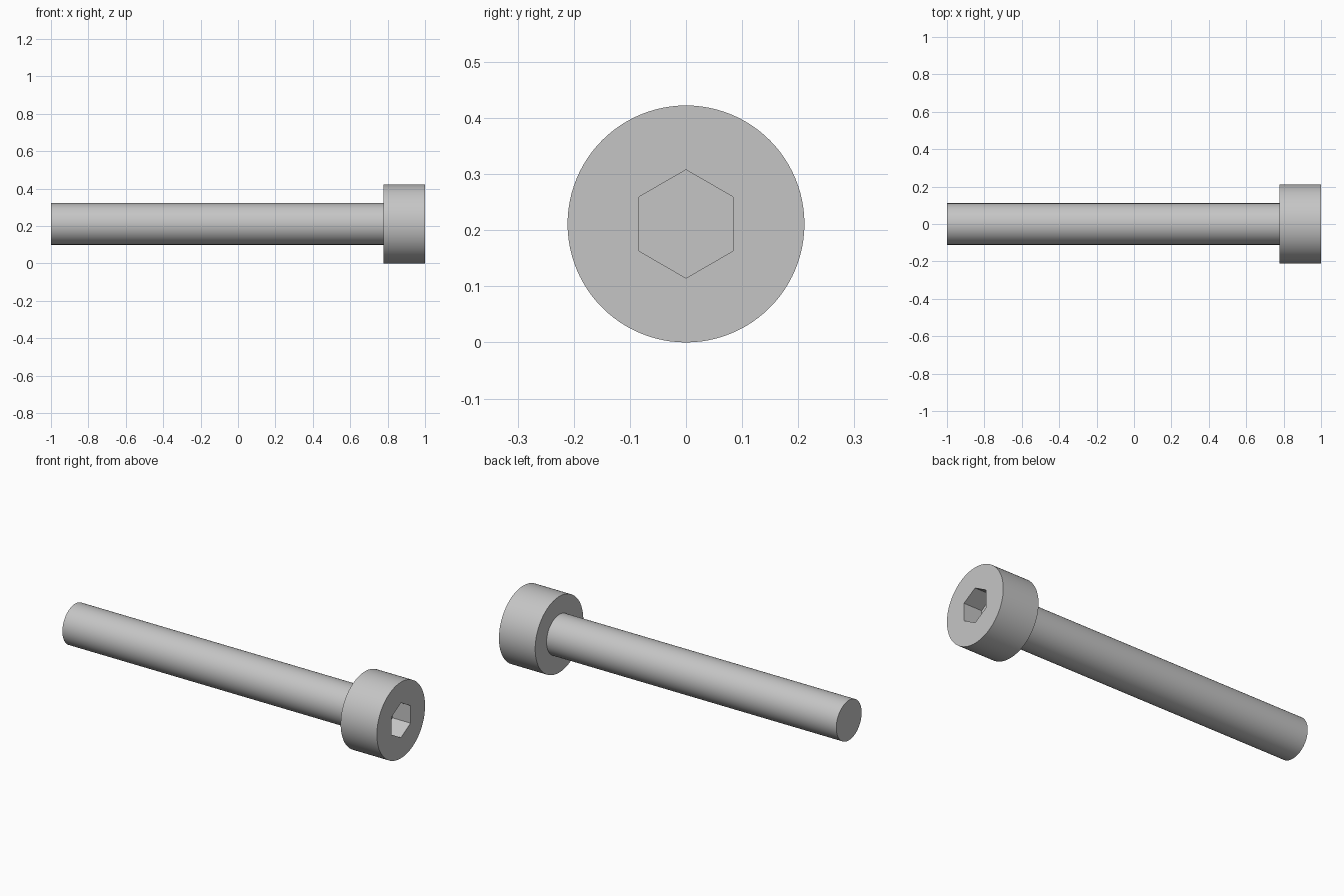
import bpy, bmesh, math
from mathutils import Vector

# Dimensions of the cap screw, lying along x
HEAD_R, SHAFT_R, SOCKET_R = 0.2111, 0.1111, 0.0965
HEAD_BACK, SOCKET_FLOOR = 0.7778, 0.889
AXIS_Z = HEAD_R

cube = bpy.data.objects.get("Cube")
if cube:
    bpy.data.objects.remove(cube, do_unlink=True)

steel = bpy.data.materials.new("grey steel")
steel.use_nodes = True
colour = (0.56, 0.56, 0.56, 1)
steel.diffuse_color = colour
steel.node_tree.nodes["Principled BSDF"].inputs["Base Color"].default_value = colour


def prism(name, radius, x0, x1, sides):
    """Closed prism along x with one corner pointing straight up."""
    bm = bmesh.new()
    ring = []
    for i in range(sides):
        a = math.tau * i / sides
        ring.append(bm.verts.new((x0, radius * math.sin(a), AXIS_Z + radius * math.cos(a))))
    cap = bm.faces.new(ring)
    out = bmesh.ops.extrude_face_region(bm, geom=[cap], use_keep_orig=True)
    moved = [v for v in out["geom"] if isinstance(v, bmesh.types.BMVert)]
    bmesh.ops.translate(bm, verts=moved, vec=Vector((x1 - x0, 0, 0)))
    bmesh.ops.recalc_face_normals(bm, faces=bm.faces)
    mesh = bpy.data.meshes.new(name)
    bm.to_mesh(mesh)
    bm.free()
    mesh.materials.append(steel)
    obj = bpy.data.objects.new(name, mesh)
    bpy.context.collection.objects.link(obj)
    return obj


def select_only(obj):
    bpy.ops.object.select_all(action="DESELECT")
    obj.select_set(True)
    bpy.context.view_layer.objects.active = obj


# Shaft, seated slightly inside the head
shaft = prism("shaft", SHAFT_R, -1, HEAD_BACK + 0.02, 96)

# Head with a hexagonal socket cut into its outer end
head = prism("head", HEAD_R, HEAD_BACK, 1, 96)
cutter = prism("socket_cutter", SOCKET_R, SOCKET_FLOOR, 1.1, 6)
cutter.hide_render = True
cut = head.modifiers.new("socket", "BOOLEAN")
cut.operation = "DIFFERENCE"
cut.solver = "EXACT"
cut.object = cutter
select_only(head)
bpy.ops.object.modifier_apply(modifier=cut.name)
bpy.data.objects.remove(cutter, do_unlink=True)

# Smooth barrels, sharp rims and socket corners
for part in (shaft, head):
    select_only(part)
    bpy.ops.object.shade_smooth_by_angle(angle=math.radians(30))
